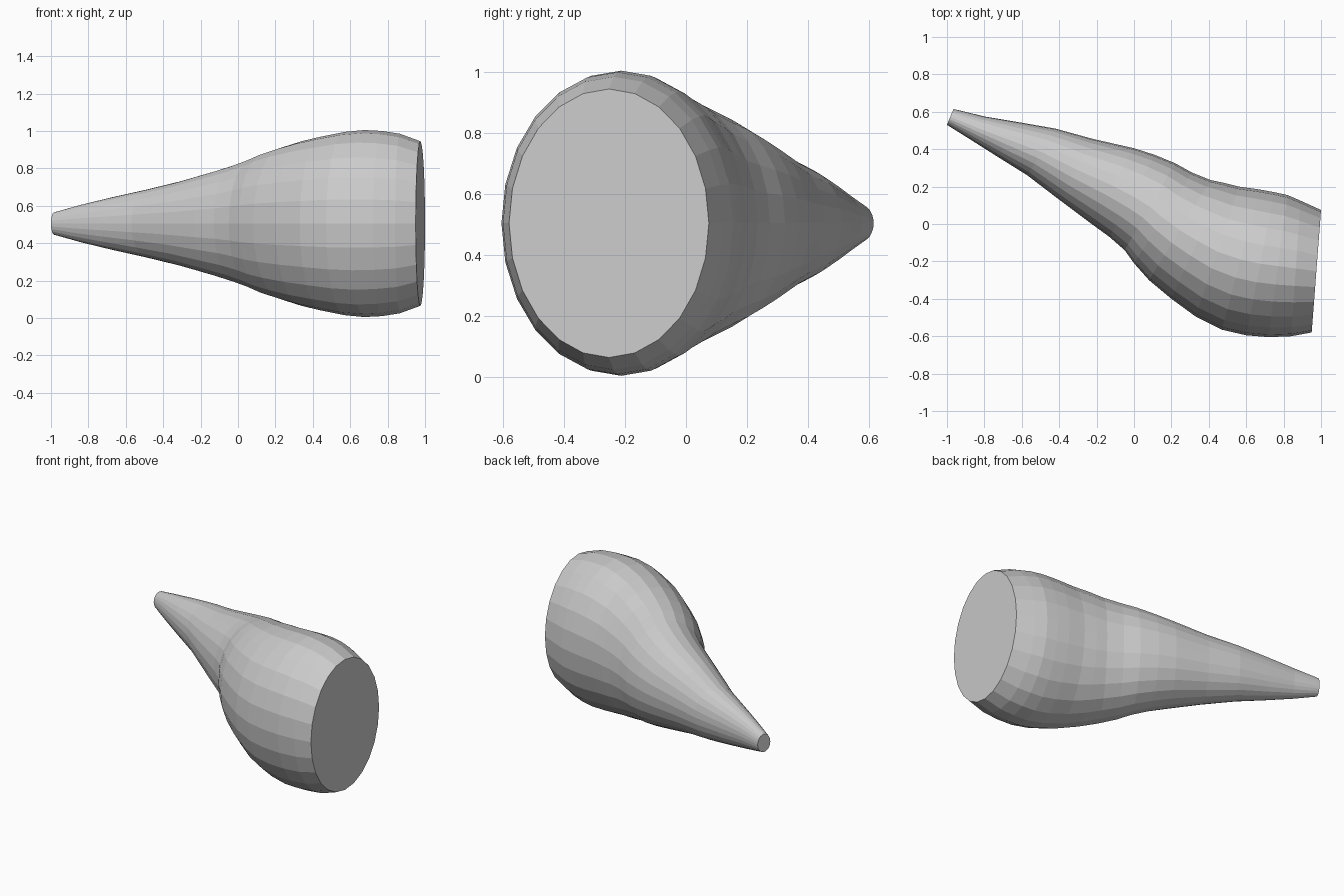
import bpy
import bmesh
from math import cos, sin, tau
from mathutils import Vector

SIDES = 24
MID_HEIGHT = 0.505

# Cross-sections from narrow tip to wide end:
# back edge x, y, front edge x, y, half height
SECTIONS = [
    (-.965, .615, -1, .53, .06),
    (-.8, .575, -.88, .455, .1),
    (-.62, .545, -.73, .36, .14),
    (-.42, .51, -.57, .26, .18),
    (-.22, .455, -.4, .13, .225),
    (0, .405, -.24, .01, .28),
    (.11, .37, -.13, -.07, .315),
    (.22, .325, -.05, -.14, .35),
    (.31, .275, 0, -.21, .38),
    (.41, .235, .08, -.3, .41),
    (.48, .22, .2, -.4, .44),
    (.56, .2, .33, -.495, .465),
    (.67, .185, .47, -.565, .49),
    (.75, .17, .6, -.595, .5),
    (.82, .155, .72, -.605, .495),
    (.89, .125, .84, -.6, .48),
    (1, .075, .95, -.58, .44),
]


def make_material(name, colour):
    material = bpy.data.materials.new(name)
    material.use_nodes = True
    material.diffuse_color = colour
    shader = next(n for n in material.node_tree.nodes if n.type == 'BSDF_PRINCIPLED')
    shader.inputs["Base Color"].default_value = colour
    return material


def add_ring(bm, section):
    """Add an upright elliptical ring spanning the back and front edges."""
    back_x, back_y, front_x, front_y, half_height = section
    back = Vector((back_x, back_y, MID_HEIGHT))
    front = Vector((front_x, front_y, MID_HEIGHT))
    centre = (back + front) / 2
    across = (back - front) / 2
    up = Vector((0, 0, half_height))
    angles = [tau * i / SIDES for i in range(SIDES)]
    return [bm.verts.new(centre + across * cos(a) + up * sin(a)) for a in angles]


def loft(name, sections, material):
    """Skin the rings with quads and close both ends."""
    bm = bmesh.new()
    rings = [add_ring(bm, section) for section in sections]
    for ring, following in zip(rings, rings[1:]):
        for i in range(SIDES):
            j = (i + 1) % SIDES
            bm.faces.new((ring[i], ring[j], following[j], following[i]))
    bm.faces.new(rings[0])
    bm.faces.new(rings[-1])
    bmesh.ops.recalc_face_normals(bm, faces=bm.faces[:])
    mesh = bpy.data.meshes.new(name)
    bm.to_mesh(mesh)
    bm.free()
    mesh.materials.append(material)
    obj = bpy.data.objects.new(name, mesh)
    bpy.context.collection.objects.link(obj)
    return obj


default_cube = bpy.data.objects.get("Cube")
if default_cube:
    bpy.data.objects.remove(default_cube, do_unlink=True)

# Curved tapering body with flat ends
grey = make_material("light_grey", (.6, .6, .6, 1))
loft("tapered_body", SECTIONS, grey)
